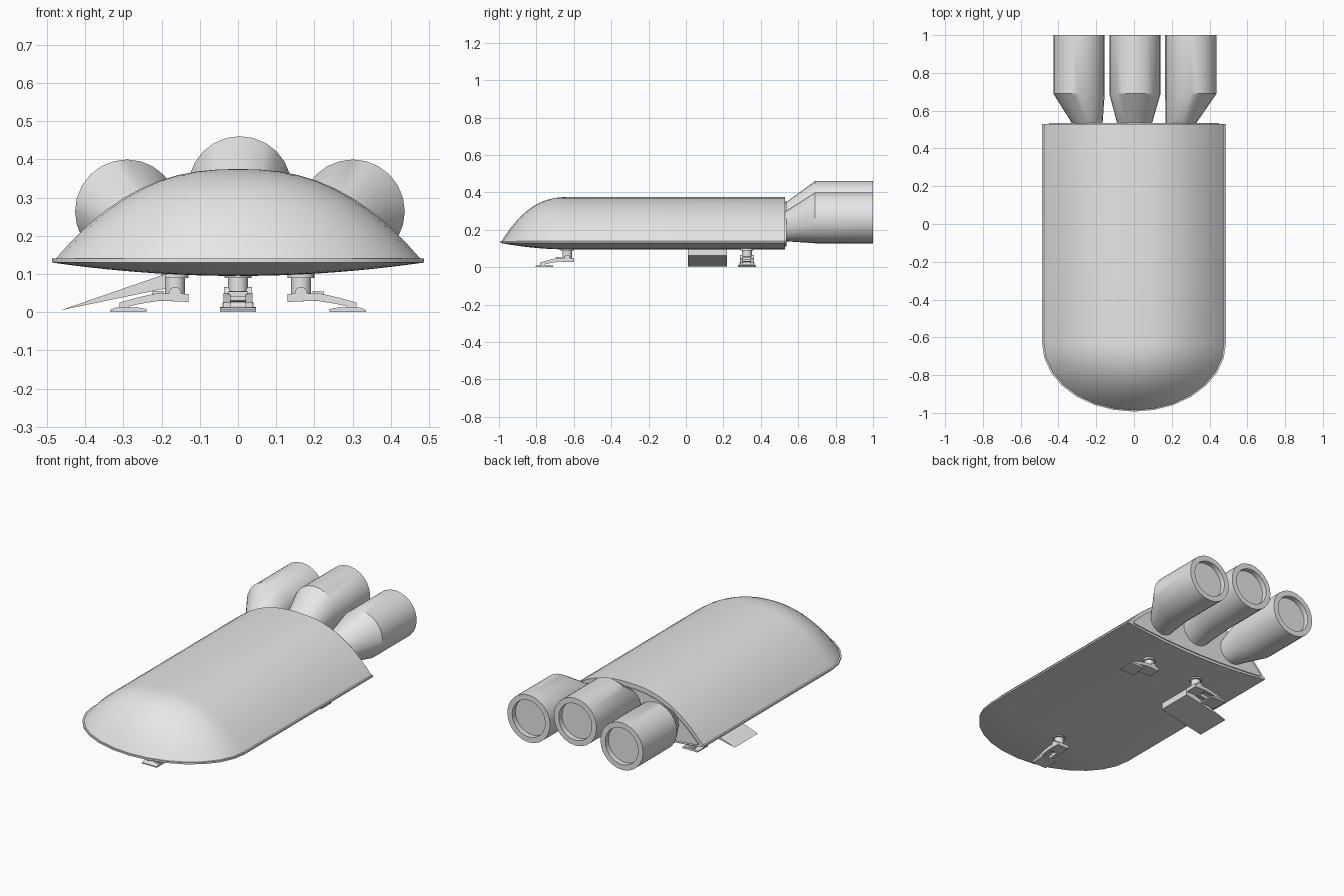
import bpy, bmesh
from math import sin, cos, pi, radians
from mathutils import Matrix, Vector

cube = bpy.data.objects.get("Cube")
if cube:
    bpy.data.objects.remove(cube)

grey = bpy.data.materials.new("light_grey")
grey.use_nodes = True
grey.diffuse_color = (0.8, 0.8, 0.8, 1)
grey.node_tree.nodes["Principled BSDF"].inputs["Base Color"].default_value = (0.8, 0.8, 0.8, 1)


def finish(name, bm, matrix=Matrix()):
    bmesh.ops.recalc_face_normals(bm, faces=bm.faces)
    mesh = bpy.data.meshes.new(name)
    bm.to_mesh(mesh)
    bm.free()
    mesh.materials.append(grey)
    obj = bpy.data.objects.new(name, mesh)
    obj.matrix_world = matrix
    bpy.context.collection.objects.link(obj)
    bpy.ops.object.select_all(action='DESELECT')
    obj.select_set(True)
    bpy.context.view_layer.objects.active = obj
    bpy.ops.object.shade_smooth_by_angle(angle=radians(32))
    return obj


def loft(bm, rows, closed):
    """Skin quads between rows of points with equal counts."""
    grid = [[bm.verts.new(p) for p in row] for row in rows]
    n = len(rows[0])
    for a, b in zip(grid, grid[1:]):
        for i in range(n if closed else n - 1):
            j = (i + 1) % n
            bm.faces.new((a[i], a[j], b[j], b[i]))
    return grid


def prism(bm, section, y0, y1):
    """Extrude an (x, z) section along y."""
    grid = loft(bm, [[(x, y, z) for x, z in section] for y in (y0, y1)], True)
    for row in grid:
        bm.faces.new(row)


def tube(bm, radius, depth, centre, axis='Z'):
    turn = Matrix.Rotation(pi / 2, 4, 'X') if axis == 'Y' else Matrix()
    bmesh.ops.create_cone(bm, cap_ends=True, segments=16, radius1=radius, radius2=radius,
                          depth=depth, matrix=Matrix.Translation(centre) @ turn)


# Hull: one dome and belly section swept around a straight body and elliptical nose
HALF, NOSE_Y, NOSE_LEN, BACK = 0.487, -0.63, 0.363, 0.53
BULGE = 2.42
steps = [cos(k * pi / 28) for k in range(15)]
belly = [(t, 0.095 + 0.035 * t * t) for t in reversed(steps)]
dome = [(0.98 * t, 0.14 + 0.235 * (1 - t ** BULGE)) for t in steps]
rows = []
for s, z in belly + [(1, 0.14)] + dome:
    row = [(s * HALF, BACK, z)]
    for k in range(15):
        a = k * pi / 14
        row.append((s * HALF * cos(a), NOSE_Y - s * NOSE_LEN * sin(a), z))
    row.append((-s * HALF, BACK, z))
    rows.append(row)
bm = bmesh.new()
loft(bm, rows, False)
bmesh.ops.remove_doubles(bm, verts=bm.verts, dist=0.0002)
bmesh.ops.holes_fill(bm, edges=[e for e in bm.edges if e.is_boundary], sides=0)
finish("hull", bm)

# Raised panel on the rear bulkhead
span = [cos(k * pi / 24) for k in range(25)]
section = [(0.45 * t, 0.145 + 0.205 * (1 - abs(t) ** BULGE)) for t in span]
section += [(-0.45 * t, 0.11 + 0.025 * t * t) for t in span]
bm = bmesh.new()
prism(bm, section, 0.52, 0.536)
finish("rear_panel", bm)


# Engines: an offset neck flaring to a barrel with a recessed nozzle
def engine(name, x, z, neck_x, neck_z, neck_r):
    rings = [(neck_x, neck_z, 0.525, neck_r), (x, z, 0.69, 0.136), (x, z, 1, 0.136),
             (x, z, 1, 0.105), (x, z, 0.97, 0.105)]
    rows = [[(cx + r * cos(k * pi / 12), y, cz + r * sin(k * pi / 12)) for k in range(24)]
            for cx, cz, y, r in rings]
    bm = bmesh.new()
    grid = loft(bm, rows, True)
    bm.faces.new(grid[0])
    bm.faces.new(grid[-1])
    finish(name, bm)


engine("middle_engine", 0.005, 0.325, 0.003, 0.25, 0.09)
for side, label in ((1, "left"), (-1, "right")):
    engine(label + "_engine", 0.005 + side * 0.296, 0.264, side * 0.245, 0.217, 0.078)

# Landing gear: strut, axle, curved twin-rail arm and foot pad, pointing along local x
ARM = [(-0.035, 0.027), (-0.035, 0.048), (0.045, 0.05), (0.1, 0.038), (0.145, 0.025),
       (0.145, 0.01), (0.09, 0.022), (0.04, 0.03)]
FOOT = [(0.075, 0), (0.075, 0.008), (0.1, 0.013), (0.155, 0.012), (0.17, 0.006), (0.17, 0)]


def landing_gear(name, x, y, angle):
    bm = bmesh.new()
    tube(bm, 0.035, 0.02, (0, 0, 0.1))
    tube(bm, 0.026, 0.07, (0, 0, 0.075))
    tube(bm, 0.016, 0.074, (0, 0, 0.05), 'Y')
    for side in (-1, 1):
        prism(bm, ARM, side * 0.02, side * 0.038)
    prism(bm, ARM[:3] + [(0.045, 0.03)], -0.02, 0.02)
    prism(bm, [(0.03, 0.045), (0.03, 0.056), (0.06, 0.054), (0.06, 0.04)], -0.025, 0.025)
    tube(bm, 0.009, 0.08, (0.128, 0, 0.016), 'Y')
    prism(bm, FOOT, -0.047, 0.047)
    finish(name, bm, Matrix.Translation((x, y, 0)) @ Matrix.Rotation(angle, 4, 'Z'))


landing_gear("front_landing_gear", 0, -0.635, -pi / 2)
landing_gear("left_landing_gear", 0.165, 0.326, 0)
landing_gear("right_landing_gear", -0.165, 0.326, pi)

# Boarding ramp wedge
bm = bmesh.new()
prism(bm, [(-0.465, 0.005), (-0.19, 0.1), (-0.19, 0.062)], 0.01, 0.22)
finish("boarding_ramp", bm)
